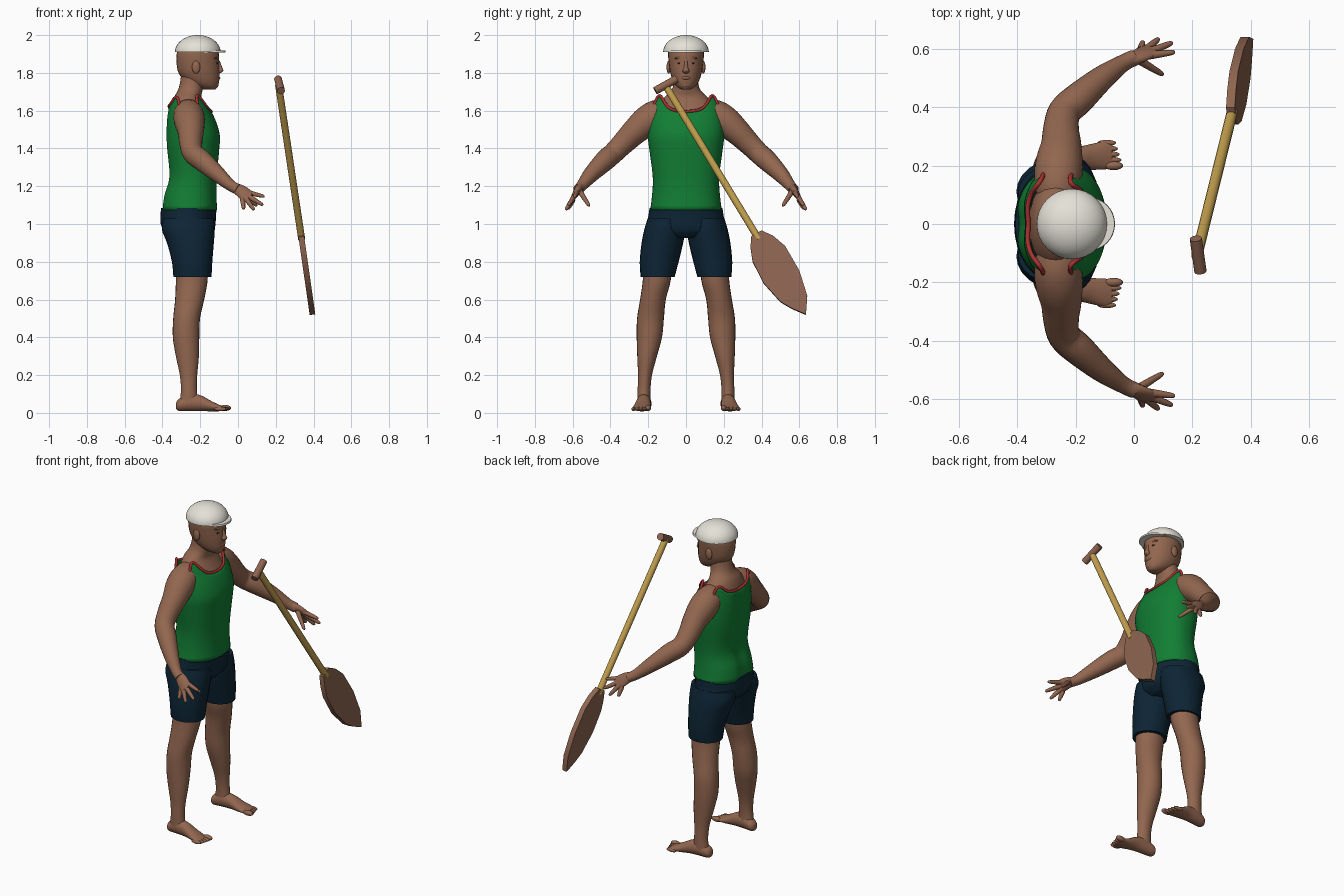
import bpy, bmesh, math
from mathutils import Vector

cube = bpy.data.objects.get("Cube")
if cube:
    bpy.data.objects.remove(cube)

X, Y, Z = Vector((1, 0, 0)), Vector((0, 1, 0)), Vector((0, 0, 1))


def material(name, rgb):
    m = bpy.data.materials.new(name)
    m.use_nodes = True
    m.diffuse_color = (*rgb, 1)
    m.node_tree.nodes["Principled BSDF"].inputs["Base Color"].default_value = (*rgb, 1)
    return m


SKIN = material("skin brown", (0.29, 0.135, 0.08))
GREEN = material("shirt green", (0.006, 0.21, 0.035))
RED = material("trim red", (0.4, 0.03, 0.03))
NAVY = material("shorts navy", (0.004, 0.018, 0.035))
WHITE = material("cap white", (0.78, 0.76, 0.68))
GOLD = material("shaft gold", (0.56, 0.36, 0.08))
WOOD = material("blade wood", (0.27, 0.13, 0.08))
DARK = material("eye dark", (0.03, 0.018, 0.012))


def finish(name, bm, mat, angle=50):
    me = bpy.data.meshes.new(name)
    bm.to_mesh(me)
    bm.free()
    ob = bpy.data.objects.new(name, me)
    bpy.context.collection.objects.link(ob)
    me.materials.append(mat)
    bpy.ops.object.select_all(action='DESELECT')
    ob.select_set(True)
    bpy.context.view_layer.objects.active = ob
    bpy.ops.object.shade_smooth_by_angle(angle=math.radians(angle))
    return ob


def catmull(st, k):
    """Smooth a list of equal-length tuples, k steps per span."""
    out = []
    for i in range(len(st) - 1):
        a, b, c, d = st[max(i - 1, 0)], st[i], st[i + 1], st[min(i + 2, len(st) - 1)]
        for t in (j / k for j in range(k)):
            out.append(tuple(q + 0.5 * t * (r - p + t * (2 * p - 5 * q + 4 * r - s + t * (3 * (q - r) + s - p)))
                             for p, q, r, s in zip(a, b, c, d)))
    return out + [tuple(st[-1])]


def loft(name, stations, mat, frame=None, n=24, k=4):
    """Skin elliptical rings (x, y, z, a, b); rings follow the path unless a frame is given."""
    st = catmull(stations, k) if k > 1 else stations
    bm, rings = bmesh.new(), []
    for i, s in enumerate(st):
        c = Vector(s[:3])
        if frame:
            u, v = frame
        else:
            t = (Vector(st[min(i + 1, len(st) - 1)][:3]) - Vector(st[max(i - 1, 0)][:3])).normalized()
            u = t.cross(Z).normalized()
            v = u.cross(t)
        rings.append([bm.verts.new(c + u * s[3] * math.cos(w) + v * s[-1] * math.sin(w))
                      for w in (2 * math.pi * j / n for j in range(n))])
    for p, q in zip(rings, rings[1:]):
        for j in range(n):
            bm.faces.new((p[j], p[(j + 1) % n], q[(j + 1) % n], q[j]))
    bm.faces.new(rings[0])
    bm.faces.new(rings[-1])
    bmesh.ops.recalc_face_normals(bm, faces=bm.faces)
    return finish(name, bm, mat)


def ball(name, loc, size, mat):
    bm = bmesh.new()
    bmesh.ops.create_uvsphere(bm, u_segments=16, v_segments=10, radius=1)
    for v in bm.verts:
        v.co = Vector(loc) + Vector(c * s for c, s in zip(v.co, size))
    return finish(name, bm, mat)


FLAT = (X, Y)

# Chest and neck
loft("chest_and_neck", [(-.24, 0, 1.4, .12, .17), (-.25, 0, 1.55, .112, .17), (-.262, 0, 1.62, .092, .15),
                        (-.266, 0, 1.67, .073, .115), (-.252, 0, 1.71, .065, .076),
                        (-.24, 0, 1.76, .065, .063), (-.23, 0, 1.82, .07, .063)], SKIN, FLAT)

# Head, nose, lips, brow
loft("head", [(-.15, 0, 1.712, .03, .025), (-.168, 0, 1.727, .06, .048), (-.19, 0, 1.755, .09, .068),
              (-.206, 0, 1.8, .109, .083), (-.212, 0, 1.85, .113, .091),
              (-.213, 0, 1.9, .112, .095), (-.213, 0, 1.94, .1, .09)], SKIN, FLAT)
loft("nose", [(-.105, 0, 1.865, .008, .008), (-.098, 0, 1.83, .014, .011), (-.096, 0, 1.81, .018, .018),
              (-.105, 0, 1.797, .008, .012)], SKIN, FLAT, 12)
ball("brow", (-.125, 0, 1.878, ), (.024, .06, .012), SKIN)
ball("lips", (-.108, 0, 1.773), (.015, .026, .01), SKIN)
ball("chin", (-.125, 0, 1.737), (.022, .03, .018), SKIN)

# Cap: dome and brim
loft("cap_dome", [(-.213, 0, 1.91 + .09 * math.sin(a), .121 * math.cos(a), .121 * math.cos(a))
                  for a in (math.pi / 2 * i / 12 * .98 for i in range(13))], WHITE, FLAT, 32, 1)
loft("cap_brim", [(-.155, 0, 1.907, .09, .092), (-.155, 0, 1.918, .088, .09)], WHITE, FLAT, 32, 1)

# Tank top: columns that rise to a scooped hem
BODY = catmull([(1.07, -.258, .148, .19), (1.15, -.255, .141, .18), (1.25, -.24, .128, .176),
                (1.4, -.24, .141, .195), (1.47, -.24, .144, .203), (1.55, -.25, .131, .2),
                (1.62, -.262, .108, .187), (1.68, -.27, .088, .168)], 4)
HEM = catmull([(0, 1.595), (23, 1.61), (47, 1.672), (60, 1.67), (73, 1.57), (90, 1.5), (105, 1.55),
               (117, 1.655), (132, 1.67), (152, 1.635), (180, 1.615)], 4)


def lookup(table, key):
    for a, b in zip(table, table[1:]):
        if key <= b[0]:
            t = (key - a[0]) / (b[0] - a[0])
            return [p + t * (q - p) for p, q in zip(a, b)][1:]
    return table[-1][1:]


def body_point(w, z):
    xc, rx, ry = lookup(BODY, z)
    bend = lambda c: math.copysign(abs(c) ** .88, c)
    off = abs(w - math.pi)
    groove = 1 - .07 * math.exp(-(off / .2) ** 2)  # spine hollow
    return Vector((xc + rx * bend(math.cos(w)) * groove, ry * bend(math.sin(w)), z))


N, ROWS = 96, 24
bm, grid, edge = bmesh.new(), [], []
for i in range(N):
    w = 2 * math.pi * i / N
    top = lookup(HEM, math.degrees(min(w, 2 * math.pi - w)))[0]
    grid.append([bm.verts.new(body_point(w, 1.075 + (top - 1.075) * j / ROWS)) for j in range(ROWS + 1)])
    edge.append((*body_point(w, top), .008, .008))
for i in range(N):
    a, b = grid[i], grid[(i + 1) % N]
    for j in range(ROWS):
        bm.faces.new((a[j], b[j], b[j + 1], a[j + 1]))
shirt = finish("tank_top", bm, GREEN)
solid = shirt.modifiers.new("cloth", 'SOLIDIFY')
solid.thickness = .008
solid.offset = -1
loft("tank_top_trim", edge + edge[:1], RED, None, 8, 1)

# Shorts seat
loft("shorts_seat", [(-.26, 0, 1.085, .147, .193), (-.264, 0, 1.04, .147, .2), (-.264, 0, 1.0, .145, .21),
                     (-.258, 0, .96, .13, .205), (-.25, 0, .925, .09, .12)], NAVY, FLAT, 32)

for s, side in ((1, "left"), (-1, "right")):
    def mir(stations):
        return [(p[0], p[1] * s, *p[2:]) for p in stations]

    # Head details
    ball(side + "_ear", (-.222, .092 * s, 1.83), (.022, .011, .034), SKIN)
    ball(side + "_eye", (-.117, .034 * s, 1.852), (.011, .013, .006), DARK)

    # Shorts leg, bare leg, foot
    loft(side + "_shorts_leg", mir([(-.262, .108, 1.03, .135, .095), (-.263, .113, .97, .14, .108),
                                    (-.252, .125, .9, .124, .11), (-.243, .142, .8, .107, .103),
                                    (-.241, .15, .72, .101, .09)]), NAVY, FLAT)
    loft(side + "_leg", mir([(-.245, .15, .8, .085, .075), (-.245, .155, .7, .084, .074),
                             (-.256, .175, .6, .077, .068), (-.272, .188, .5, .071, .071),
                             (-.275, .194, .4, .07, .067), (-.268, .206, .3, .061, .052),
                             (-.262, .217, .2, .046, .037), (-.26, .222, .12, .042, .034),
                             (-.26, .222, .05, .05, .035)]), SKIN, FLAT)
    loft(side + "_foot", mir([(-.327, .217, .038, .015, .018), (-.31, .217, .043, .033, .033),
                              (-.26, .221, .055, .037, .045), (-.2, .225, .052, .038, .042),
                              (-.14, .231, .035, .045, .027), (-.095, .236, .025, .048, .016),
                              (-.075, .236, .022, .04, .01)]), SKIN, (Y, Z))
    for i in range(5):
        big = .016 if i == 0 else .011
        ball(f"{side}_toe_{i + 1}", (-.07 - .006 * i, (.2 + .0195 * i) * s, .01 + big),
             (.033, big * .95, big), SKIN)

    # Arm
    loft(side + "_arm", mir([(-.265, .06, 1.595, .06), (-.262, .14, 1.582, .079), (-.257, .205, 1.545, .082),
                             (-.25, .27, 1.49, .07), (-.25, .33, 1.43, .061), (-.238, .385, 1.375, .056),
                             (-.19, .43, 1.335, .055), (-.11, .5, 1.265, .043), (-.04, .55, 1.205, .03),
                             (.0, .57, 1.183, .028)]), SKIN)

    # Hand: palm, fingers, thumb
    u = Vector((.66, -.35 * s, .66)).normalized()
    t = Vector((.7, .4 * s, -.5)).normalized()
    loft(side + "_palm", mir([(-.02, .56, 1.195, .026, .022), (.01, .573, 1.178, .034, .02),
                              (.04, .588, 1.155, .038, .016), (.06, .6, 1.138, .03, .01)]),
         SKIN, (u, u.cross(t).normalized()), 16)
    fingers = {"index": ((.05, .578, 1.168), (.14, .59, 1.145)),
               "middle": ((.05, .59, 1.15), (.132, .622, 1.1)),
               "ring": ((.04, .597, 1.137), (.085, .636, 1.075)),
               "little": ((.024, .597, 1.13), (.03, .625, 1.078)),
               "thumb": ((.02, .56, 1.17), (.1, .512, 1.095))}
    for f, (a, b) in fingers.items():
        a, b = Vector(a), Vector(b)
        loft(f"{side}_{f}", mir([(*a.lerp(b, q), r) for q, r in
                                 ((0, .014), (.5, .012), (.9, .009), (1, .004))]), SKIN, None, 10, 3)

# Paddle: shaft, grip, blade
loft("paddle_shaft", [(.215, -.11, 1.735, .019), (.337, .385, .92, .019)], GOLD, None, 12, 1)
loft("paddle_grip", [(.228, -.163, 1.705, .021), (.212, -.05, 1.768, .021)], WOOD, None, 12, 1)
outline = [(.344, .93), (.342, .87), (.352, .8), (.41, .685), (.5, .585), (.56, .55), (.635, .518),
           (.642, .617), (.6, .75), (.525, .88), (.46, .935), (.4, .962)]
bm = bmesh.new()
face = bm.faces.new([bm.verts.new((.319 + (.94 - z) * .143, y, z)) for y, z in outline])
side = bmesh.ops.extrude_face_region(bm, geom=[face])["geom"]
bmesh.ops.translate(bm, vec=(.03, 0, .004), verts=[g for g in side if isinstance(g, bmesh.types.BMVert)])
bmesh.ops.recalc_face_normals(bm, faces=bm.faces)
finish("paddle_blade", bm, WOOD, 30)
